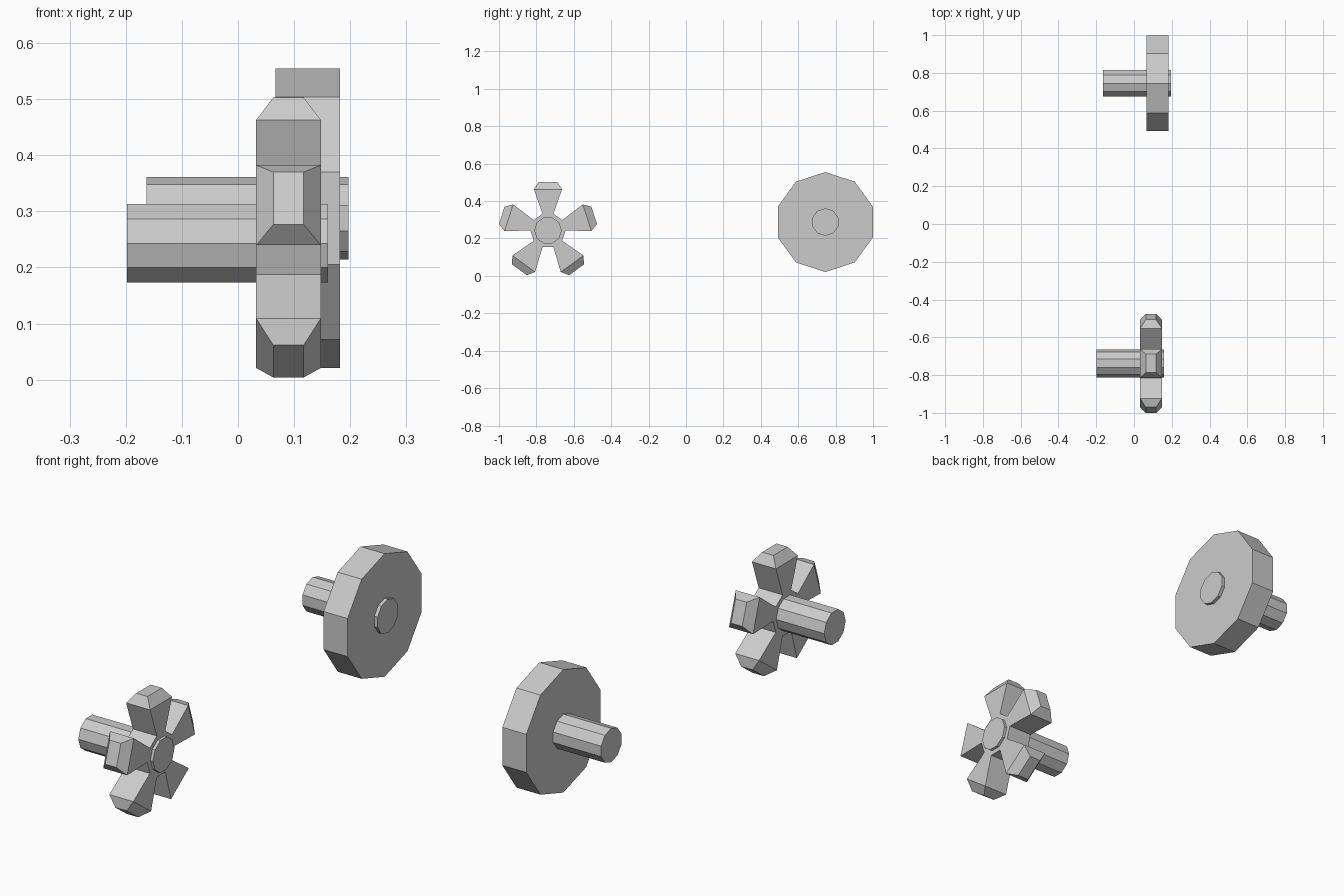
import bpy, bmesh
from math import pi, sin, cos
from mathutils import Vector

if "Cube" in bpy.data.objects:
    bpy.data.objects.remove(bpy.data.objects["Cube"])


def decagon(bm, x0, x1, r, start):
    """Ten-sided prism along x; returns its side faces."""
    rings = [[bm.verts.new((x, r * cos(start + i * pi / 5), r * sin(start + i * pi / 5)))
              for i in range(10)] for x in (x0, x1)]
    a, b = rings
    bm.faces.new(a[::-1])
    bm.faces.new(b)
    return [bm.faces.new((a[i], a[(i + 1) % 10], b[(i + 1) % 10], b[i])) for i in range(10)]


def finish(bm, name, y, z):
    bmesh.ops.recalc_face_normals(bm, faces=bm.faces[:])
    me = bpy.data.meshes.new(name)
    bm.to_mesh(me)
    bm.free()
    ob = bpy.data.objects.new(name, me)
    ob.location = (0, y, z)
    bpy.context.collection.objects.link(ob)


def prism(name, x0, x1, r, start, y, z):
    bm = bmesh.new()
    decagon(bm, x0, x1, r, start)
    finish(bm, name, y, z)


# Solid wheel and its axle
WY, WZ = 0.745, 0.288
prism("solid_wheel", 0.067, 0.182, 0.267, pi / 2, WY, WZ)
prism("solid_wheel_axle", -0.163, 0.197, 0.0735, pi / 2, WY, WZ)

# Lobed wheel: ten-sided hub with every other side drawn out into a lobe
LY, LZ = -0.738, 0.243
CX = 0.09
bm = bmesh.new()
sides = decagon(bm, CX - 0.0575, CX + 0.0575, 0.094, pi / 2 - pi / 10)
for i, face in enumerate(sides[::2]):
    ang = pi / 2 + i * 2 * pi / 5
    out = Vector((0, cos(ang), sin(ang)))
    across = Vector((0, -sin(ang), cos(ang)))
    # shoulder section, then the chamfered tip
    for dist, half_w, half_x in ((0.22, 0.075, 0.0575), (0.26, 0.049, 0.027)):
        face = bmesh.ops.extrude_discrete_faces(bm, faces=[face])["faces"][0]
        for v in face.verts:
            sx = 1 if v.co.x > CX else -1
            sw = 1 if v.co.dot(across) > 0 else -1
            v.co = out * dist + across * half_w * sw + Vector((CX + half_x * sx, 0, 0))
finish(bm, "lobed_wheel", LY, LZ)
prism("lobed_wheel_axle", -0.198, 0.16, 0.0735, 0, LY, LZ)
